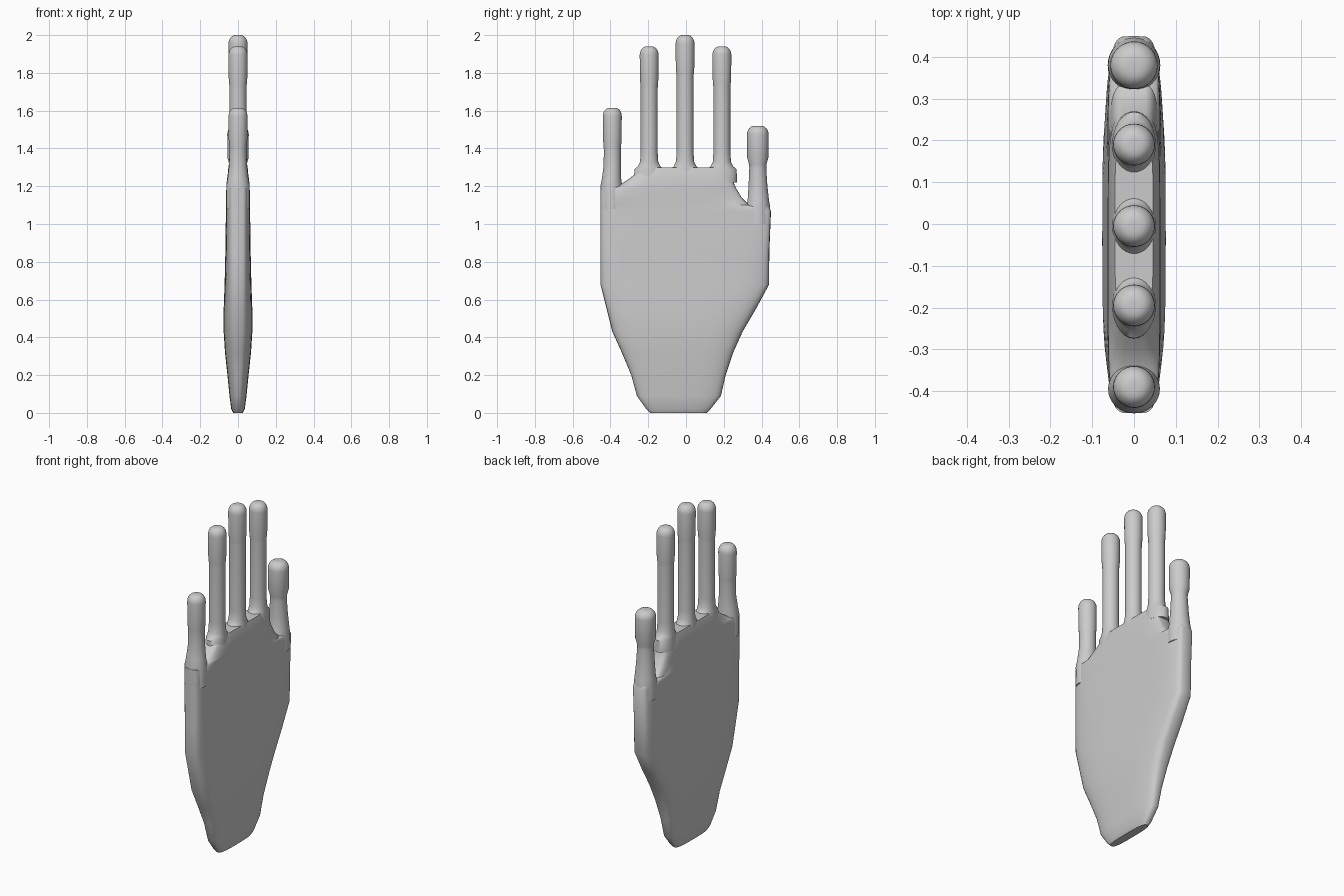
import bpy, bmesh, math

if "Cube" in bpy.data.objects:
    bpy.data.objects.remove(bpy.data.objects["Cube"])

skin = bpy.data.materials.new("light_grey")
skin.diffuse_color = (0.6, 0.6, 0.6, 1)
skin.use_nodes = True
skin.node_tree.nodes["Principled BSDF"].inputs["Base Color"].default_value = skin.diffuse_color


def loft(name, rings, angle):
    """Skin a stack of closed rings and cap both ends."""
    bm = bmesh.new()
    rows = [[bm.verts.new(p) for p in ring] for ring in rings]
    n = len(rows[0])
    for a, b in zip(rows, rows[1:]):
        for i in range(n):
            j = (i + 1) % n
            bm.faces.new((a[i], a[j], b[j], b[i]))
    bm.faces.new(rows[0][::-1])
    bm.faces.new(rows[-1])
    bmesh.ops.recalc_face_normals(bm, faces=bm.faces)
    mesh = bpy.data.meshes.new(name)
    bm.to_mesh(mesh)
    bm.free()
    mesh.materials.append(skin)
    obj = bpy.data.objects.new(name, mesh)
    bpy.context.collection.objects.link(obj)
    bpy.ops.object.select_all(action='DESELECT')
    obj.select_set(True)
    bpy.context.view_layer.objects.active = obj
    bpy.ops.object.shade_smooth_by_angle(angle=math.radians(angle))
    return obj


def section(z, y0, y1, half, power, n=48):
    """Rounded slab cross-section (superellipse)."""
    cy, ry = (y0 + y1) / 2, (y1 - y0) / 2
    pts = []
    for i in range(n):
        a = 2 * math.pi * i / n
        c, s = math.cos(a), math.sin(a)
        x = math.copysign(abs(c) ** (2 / power), c) * half
        y = math.copysign(abs(s) ** (2 / power), s) * ry
        pts.append((x, cy + y, z))
    return pts


# Palm: z, y min, y max, half thickness, squareness
palm = [
    (0.0, -0.19, 0.11, 0.025, 3), (0.02, -0.21, 0.13, 0.036, 3),
    (0.09, -0.26, 0.185, 0.045, 3), (0.20, -0.29, 0.21, 0.056, 3),
    (0.32, -0.34, 0.25, 0.069, 3.2), (0.43, -0.39, 0.30, 0.076, 3.4),
    (0.55, -0.42, 0.37, 0.076, 3.6), (0.68, -0.453, 0.44, 0.071, 4),
    (0.85, -0.453, 0.441, 0.067, 4.5), (1.07, -0.453, 0.45, 0.064, 5),
    (1.09, -0.453, 0.44, 0.063, 5), (1.10, -0.453, 0.335, 0.063, 5),
    (1.14, -0.453, 0.295, 0.063, 5), (1.19, -0.453, 0.265, 0.062, 5),
    (1.20, -0.36, 0.26, 0.062, 5), (1.24, -0.30, 0.245, 0.058, 4.5),
    (1.28, -0.25, 0.235, 0.052, 4), (1.30, -0.23, 0.225, 0.046, 4),
]
loft("palm", [section(*row) for row in palm], 40)


def finger(name, y, top, tip_r, base):
    """Round finger with a domed, slightly thicker tip and a flared root."""
    rows = list(base)  # z, x radius, y radius, y shift
    rows += [(top - 0.225, 0.045, 0.045, 0), (top - 0.205, 0.046, 0.046, 0),
             (top - 0.17, tip_r * 0.98, tip_r * 0.98, 0),
             (top - 0.045, tip_r, tip_r, 0)]
    for k in range(1, 7):
        a = math.pi / 2 * k / 6
        r = tip_r * (0.3 + 0.7 * math.cos(a)) if k < 6 else tip_r * 0.25
        rows.append((top - 0.045 + 0.045 * math.sin(a), r, r, 0))
    loft(name, [section(z, y + s - ry, y + s + ry, rx, 2, 32)
                for z, rx, ry, s in rows], 40)


# Three long fingers share one root shape
long_base = [(1.22, 0.055, 0.08, 0), (1.29, 0.052, 0.078, 0),
             (1.305, 0.05, 0.06, 0), (1.33, 0.047, 0.048, 0),
             (1.38, 0.045, 0.045, 0)]
for name, y, top in (("ring_finger", -0.195, 1.94),
                     ("middle_finger", -0.005, 2.0),
                     ("index_finger", 0.19, 1.94)):
    finger(name, y, top, 0.05, long_base)

# Little finger and thumb
finger("little_finger", -0.39, 1.615, 0.05,
       [(1.08, 0.062, 0.055, -0.004), (1.20, 0.062, 0.058, -0.005),
        (1.24, 0.055, 0.051, -0.004), (1.31, 0.047, 0.046, 0)])
finger("thumb", 0.38, 1.52, 0.057,
       [(1.0, 0.063, 0.066, 0.0), (1.09, 0.062, 0.066, 0.0),
        (1.12, 0.058, 0.057, 0.003), (1.20, 0.051, 0.05, 0.001)])
